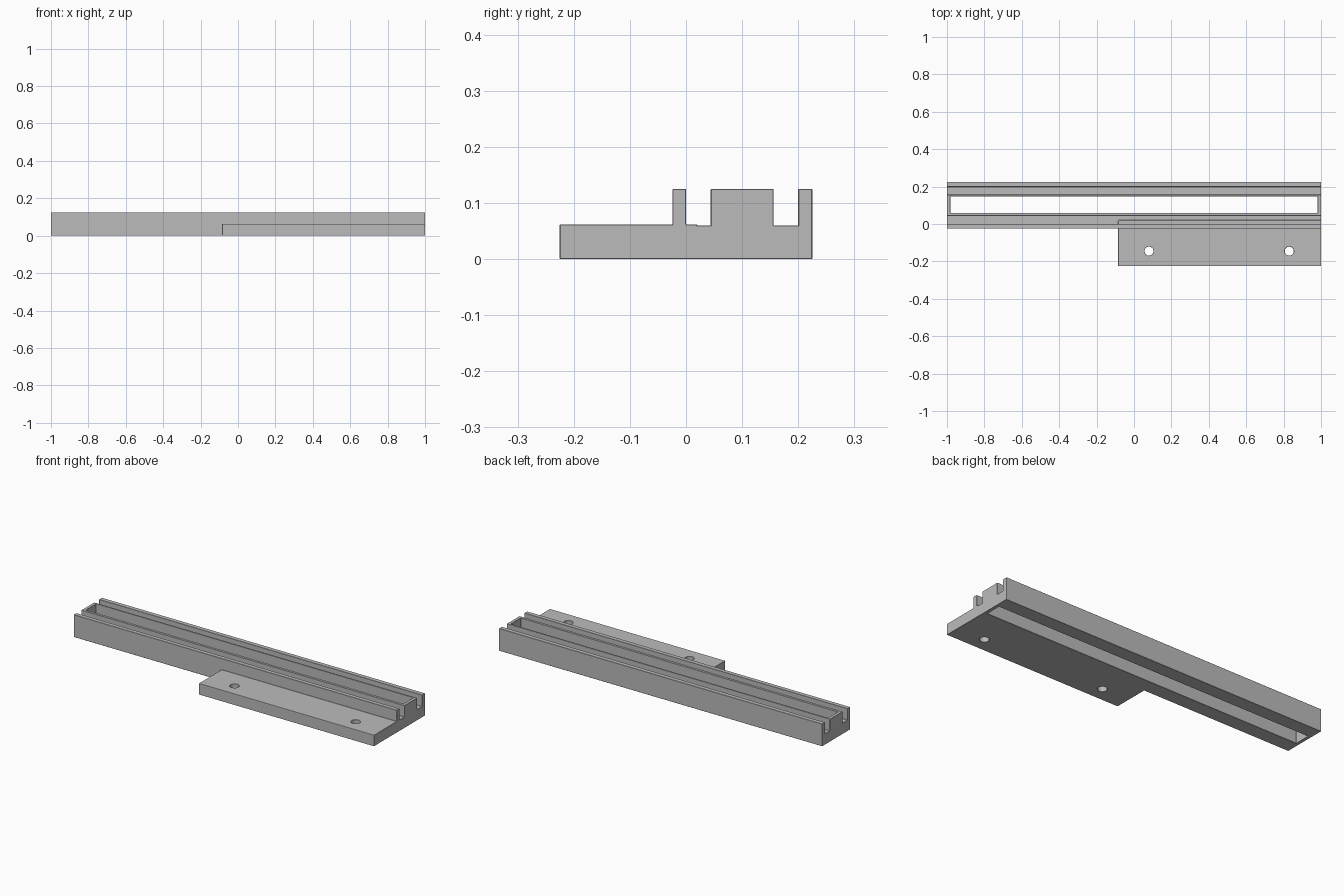
import bpy, bmesh

cube = bpy.data.objects.get("Cube")
if cube:
    bpy.data.objects.remove(cube, do_unlink=True)

grey = bpy.data.materials.new("plain grey")
grey.use_nodes = True
colour = (0.5, 0.5, 0.5, 1)
grey.diffuse_color = colour
grey.node_tree.nodes["Principled BSDF"].inputs["Base Color"].default_value = colour


def extrude(name, points, start, offset):
    """Prism made by sweeping a flat outline along an offset."""
    bm = bmesh.new()
    face = bm.faces.new([bm.verts.new(start(a, b)) for a, b in points])
    out = bmesh.ops.extrude_face_region(bm, geom=[face])
    verts = [v for v in out["geom"] if isinstance(v, bmesh.types.BMVert)]
    bmesh.ops.translate(bm, verts=verts, vec=offset)
    bmesh.ops.recalc_face_normals(bm, faces=bm.faces)
    mesh = bpy.data.meshes.new(name)
    bm.to_mesh(mesh)
    bm.free()
    mesh.materials.append(grey)
    obj = bpy.data.objects.new(name, mesh)
    bpy.context.collection.objects.link(obj)
    return obj


def rectangle(x0, x1, y0, y1):
    return [(x0, y0), (x1, y0), (x1, y1), (x0, y1)]


def combine(target, tool, operation):
    mod = target.modifiers.new(tool.name, "BOOLEAN")
    mod.object = tool
    mod.operation = operation
    mod.solver = "EXACT"
    tool.hide_render = True
    tool.hide_set(True)


# Rail section: two outer lips and a raised centre, with grooves between
floor, top = 0.06, 0.125
section = [(-0.024, 0), (0.225, 0), (0.225, top), (0.2, top), (0.2, floor),
           (0.156, floor), (0.156, top), (0.044, top), (0.044, floor),
           (0, floor), (0, top), (-0.024, top)]
rail = extrude("slotted_rail", section, lambda y, z: (-1, y, z), (2, 0, 0))

# Side mounting tab
tab = extrude("mounting_tab", rectangle(-0.085, 1, -0.225, 0.02),
              lambda x, y: (x, y, 0), (0, 0, 0.062))
combine(rail, tab, "UNION")

# Long through slot
slot = extrude("slot_cutter", rectangle(-0.982, 0.982, 0.059, 0.147),
               lambda x, y: (x, y, -0.1), (0, 0, 0.4))
combine(rail, slot, "DIFFERENCE")

# Screw holes through the tab
for side, x in (("inner", 0.08), ("outer", 0.83)):
    bpy.ops.mesh.primitive_cylinder_add(vertices=32, radius=0.024, depth=0.4,
                                        location=(x, -0.145, 0))
    hole = bpy.context.object
    hole.name = side + "_hole_cutter"
    hole.data.materials.append(grey)
    combine(rail, hole, "DIFFERENCE")

# Fine chamfer on every sharp edge
chamfer = rail.modifiers.new("chamfer", "BEVEL")
chamfer.width = 0.004
chamfer.segments = 1
chamfer.limit_method = "ANGLE"

# Bake the shape and drop the cutters
bpy.context.view_layer.update()
baked = bpy.data.meshes.new_from_object(
    rail.evaluated_get(bpy.context.evaluated_depsgraph_get()))
tools = [m.object for m in rail.modifiers if m.type == "BOOLEAN"]
rail.modifiers.clear()
rail.data = baked
for tool in tools:
    bpy.data.objects.remove(tool, do_unlink=True)
